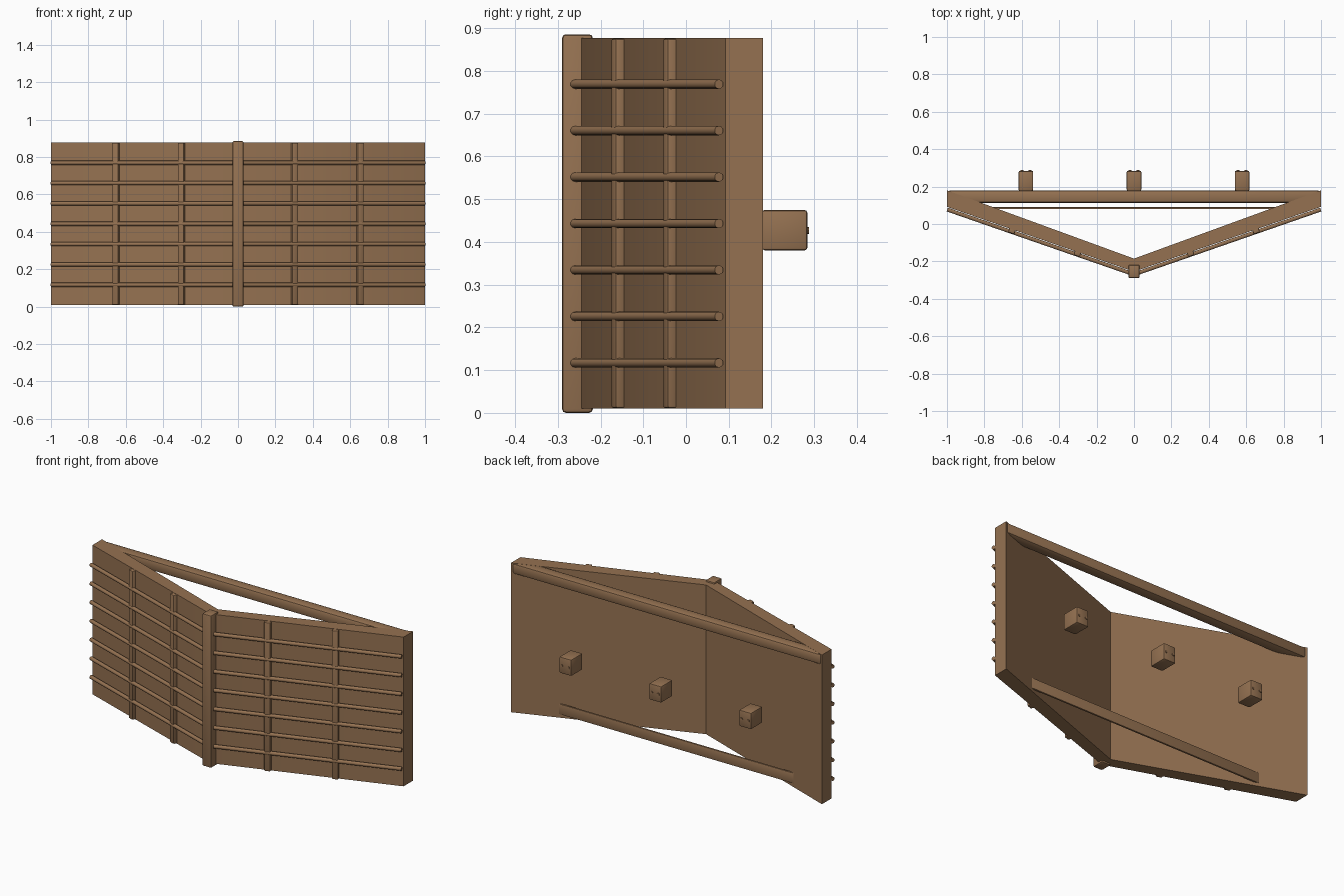
import bpy, bmesh, math
from mathutils import Vector, Matrix

if "Cube" in bpy.data.objects:
    bpy.data.objects.remove(bpy.data.objects["Cube"])

brown = bpy.data.materials.new("brown paint")
brown.diffuse_color = (0.30, 0.167, 0.083, 1)
brown.use_nodes = True
brown.node_tree.nodes["Principled BSDF"].inputs["Base Color"].default_value = brown.diffuse_color

Z0, Z1 = 0.01, 0.877              # blade bottom and top
TIP, END = -0.255, 0.092          # outer blade face y at centre and at x = 1
SLOPE = math.atan2(END - TIP, 1)
ALONG = Vector((math.cos(SLOPE), math.sin(SLOPE), 0))
OUT = Vector((math.sin(SLOPE), -math.cos(SLOPE), 0))


def finish(name, bm, bevel=0.0, segments=2):
    bmesh.ops.recalc_face_normals(bm, faces=bm.faces[:])
    if bevel:
        bmesh.ops.bevel(bm, geom=bm.edges[:], offset=bevel, segments=segments,
                        profile=0.5, affect='EDGES')
    mesh = bpy.data.meshes.new(name)
    bm.to_mesh(mesh)
    bm.free()
    mesh.materials.append(brown)
    obj = bpy.data.objects.new(name, mesh)
    bpy.context.collection.objects.link(obj)
    bpy.context.view_layer.objects.active = obj
    obj.select_set(True)
    bpy.ops.object.shade_smooth_by_angle(angle=math.radians(40))
    obj.select_set(False)
    return obj


def prism(name, outline, z0, z1, bevel=0.0, segments=2):
    bm = bmesh.new()
    face = bm.faces.new([bm.verts.new((x, y, z0)) for x, y in outline])
    top = bmesh.ops.extrude_face_region(bm, geom=[face])["geom"]
    bmesh.ops.translate(bm, vec=(0, 0, z1 - z0),
                        verts=[v for v in top if isinstance(v, bmesh.types.BMVert)])
    return finish(name, bm, bevel, segments)


def box(name, x0, x1, y0, y1, z0, z1, bevel=0.0):
    return prism(name, [(x0, y0), (x1, y0), (x1, y1), (x0, y1)], z0, z1, bevel)


def rod(name, a, b, radius, sides=10):
    bm = bmesh.new()
    d = b - a
    m = Matrix.Translation((a + b) / 2) @ d.to_track_quat('Z', 'Y').to_matrix().to_4x4()
    bmesh.ops.create_cone(bm, cap_ends=True, segments=sides, radius1=radius,
                          radius2=radius, depth=d.length, matrix=m)
    return finish(name, bm)


# V-shaped blade: one slab, pointed at the front
prism("blade", [(0, TIP), (1, END), (1, 0.18), (0, -0.185), (-1, 0.18), (-1, END)], Z0, Z1)

# Nose post
box("nose_post", -0.03, 0.03, -0.29, -0.218, 0.0, 0.886, 0.009)

# Rear braces between the wings
box("upper_brace", -0.995, 0.995, 0.113, 0.1795, 0.815, 0.8765, 0.014)
box("lower_brace", -0.76, 0.76, 0.079, 0.090, 0.03, 0.09, 0.002)

for side, label in ((1, "right"), (-1, "left")):
    flip = Vector((side, 1, 1))
    # Upright ribs on the blade face
    for i, x in enumerate((0.30, 0.65)):
        c = Vector((x, TIP + x * (END - TIP), 0))
        corners = [c + ALONG * u + OUT * w for u, w in
                   ((-0.018, -0.01), (0.018, -0.01), (0.018, 0.021), (-0.018, 0.021))]
        prism(f"{label}_rib_{i + 1}", [(p.x * side, p.y) for p in corners],
              Z0 + 0.001, Z1 - 0.001, 0.006)
    # Level bars across the ribs
    for i in range(7):
        z = 0.117 + 0.1087 * i
        ends = []
        for x in (0.02, 0.994):
            p = Vector((x, TIP + x * (END - TIP), z)) + OUT * 0.0135
            ends.append(p * flip)
        rod(f"{label}_bar_{i + 1}", ends[0], ends[1], 0.011)

# Rear mounting blocks with pins
for i, x in enumerate((-0.578, 0, 0.578)):
    box(f"mount_block_{i + 1}", x - 0.039, x + 0.039, 0.178, 0.284, 0.38, 0.475, 0.007)
    for s in (-1, 1):
        rod(f"mount_pin_{i + 1}", Vector((x + s * 0.022, 0.27, 0.427)),
            Vector((x + s * 0.022, 0.288, 0.427)), 0.008, 8)
